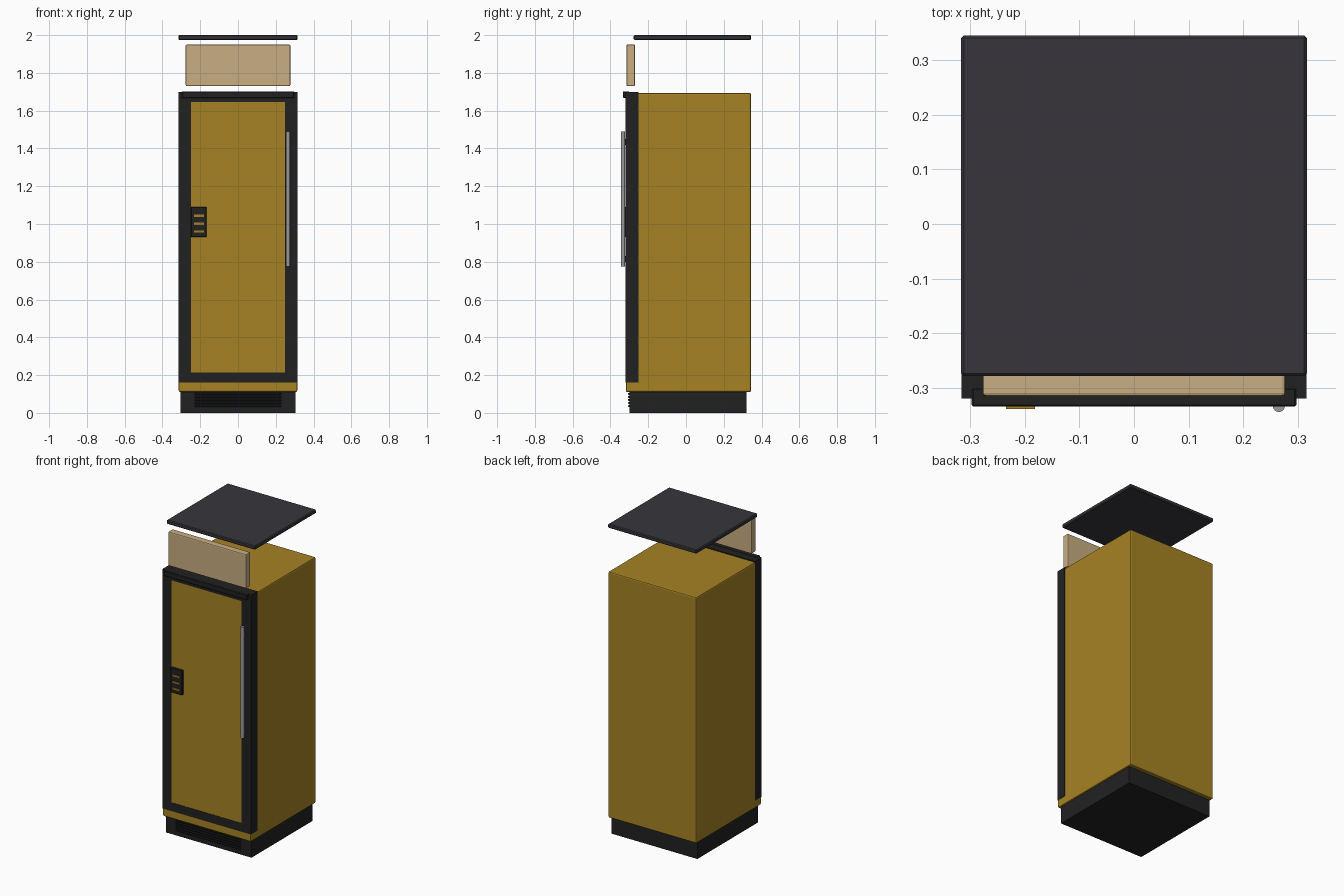
import bpy, math

if "Cube" in bpy.data.objects:
    bpy.data.objects.remove(bpy.data.objects["Cube"])


def material(name, rgb):
    m = bpy.data.materials.new(name)
    m.diffuse_color = (*rgb, 1)
    m.use_nodes = True
    m.node_tree.nodes["Principled BSDF"].inputs["Base Color"].default_value = m.diffuse_color
    return m


GOLD = material("mustard enamel", (0.38, 0.225, 0.017))
BLACK = material("black trim", (0.0155, 0.0155, 0.0165))
SLATE = material("slate lid", (0.038, 0.036, 0.044))
TAN = material("tan board", (0.59, 0.42, 0.225))
STEEL = material("grey steel", (0.33, 0.33, 0.345))


def box(name, x, y, z, mat, bevel=0.0, segments=1):
    """Box from (min, max) ranges, with optional bevelled edges."""
    bpy.ops.mesh.primitive_cube_add(size=1, location=[sum(r) / 2 for r in (x, y, z)])
    ob = bpy.context.object
    ob.name = name
    ob.scale = [r[1] - r[0] for r in (x, y, z)]
    bpy.ops.object.transform_apply(location=False, rotation=False, scale=True)
    ob.data.materials.append(mat)
    if bevel:
        mod = ob.modifiers.new("bevel", 'BEVEL')
        mod.width, mod.segments = bevel, segments
    return ob


# Cabinet and plinth
box("cabinet", (-0.314, 0.314), (-0.318, 0.344), (0.11, 1.694), GOLD, 0.008, 2)
box("plinth", (-0.305, 0.305), (-0.298, 0.32), (0.0, 0.115), BLACK)

# Plinth grille slats
for i in range(5):
    z = 0.032 + i * 0.016
    box("grille_slat", (-0.23, 0.23), (-0.307, -0.295), (z, z + 0.009), BLACK, 0.002)

# Door frame wrapping the front edges of the cabinet
FRAME_Y = (-0.3195, -0.252)
for s, side in ((-1, "left"), (1, "right")):
    box("frame_" + side, sorted((s * 0.25, s * 0.3155)), FRAME_Y, (0.16, 1.70), BLACK)
box("frame_bottom", (-0.25, 0.25), FRAME_Y, (0.16, 0.215), BLACK)
box("frame_top", (-0.25, 0.25), FRAME_Y, (1.645, 1.70), BLACK)
box("top_lip", (-0.297, 0.297), (-0.334, -0.30), (1.668, 1.702), BLACK, 0.003)

# Control plate with three bars
box("control_plate", (-0.25, -0.166), (-0.331, -0.315), (0.93, 1.09), BLACK, 0.003)
for z in (0.96, 1.002, 1.044):
    box("control_bar", (-0.234, -0.181), (-0.338, -0.329), (z - 0.006, z + 0.006), GOLD)

# Door handle on two mounts
bpy.ops.mesh.primitive_cylinder_add(vertices=16, radius=0.011, depth=0.715,
                                    location=(0.265, -0.333, 1.1325))
handle = bpy.context.object
handle.name = "handle"
handle.data.materials.append(STEEL)
bpy.ops.object.shade_smooth_by_angle(angle=math.radians(40))
for z in (0.815, 1.435):
    box("handle_mount", (0.257, 0.273), (-0.328, -0.315), (z - 0.016, z + 0.016), BLACK)

# Separated board and lid floating above the cabinet
box("front_board", (-0.277, 0.277), (-0.315, -0.27), (1.73, 1.95), TAN, 0.006, 2)
box("lid", (-0.316, 0.316), (-0.278, 0.345), (1.975, 2.0), SLATE, 0.005)
